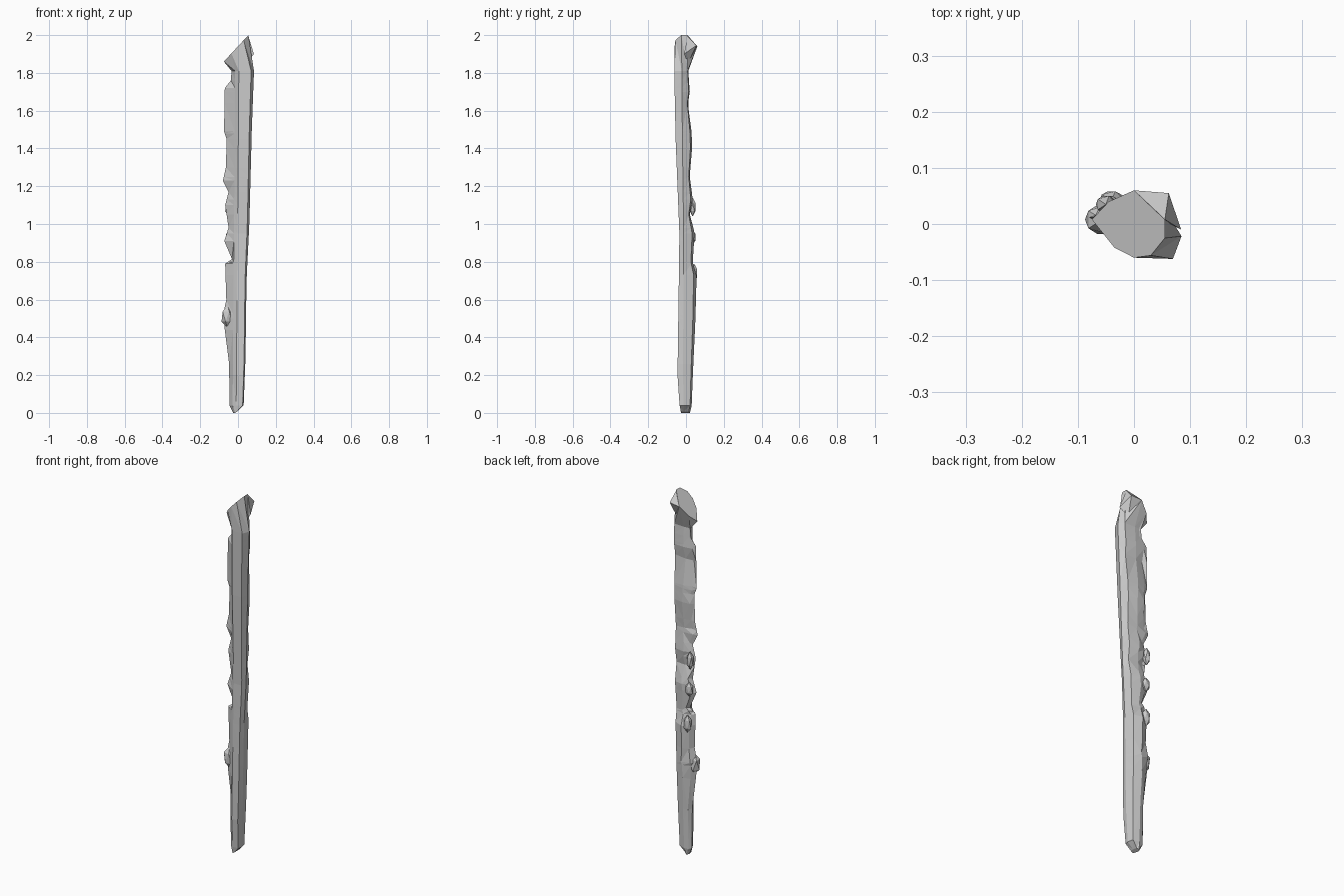
import bpy, bmesh, random
from mathutils import Vector

random.seed(4)
if "Cube" in bpy.data.objects:
    bpy.data.objects.remove(bpy.data.objects["Cube"])

grey = bpy.data.materials.new("weathered grey")
grey.use_nodes = True
colour = (0.6, 0.6, 0.6, 1)
grey.diffuse_color = colour
grey.node_tree.nodes["Principled BSDF"].inputs["Base Color"].default_value = colour


def sample(profile, z):
    """Linear interpolation of a (height, offset) profile."""
    for (a, va), (b, vb) in zip(profile, profile[1:]):
        if z <= b:
            t = max(0, (z - a) / (b - a))
            return va + (vb - va) * t
    return profile[-1][1]


def add_object(name, bm):
    bmesh.ops.recalc_face_normals(bm, faces=bm.faces)
    mesh = bpy.data.meshes.new(name)
    bm.to_mesh(mesh)
    bm.free()
    mesh.materials.append(grey)
    obj = bpy.data.objects.new(name, mesh)
    bpy.context.collection.objects.link(obj)
    return obj


# Smooth sides: right edge and front
right = [(.04, .03), (.3, .04), (.7, .045), (1, .06), (1.5, .073), (1.82, .085), (1.93, .08)]
front = [(.04, -.034), (.2, -.045), (.7, -.038), (.95, -.035), (1.45, -.055), (1.85, -.063)]

# Chipped sides: left edge and back
left = [(.04, -.045), (.26, -.047), (.44, -.07), (.52, -.078), (.6, -.062), (.79, -.068),
        (.815, -.032), (.91, -.073), (.98, -.05), (1.1, -.068), (1.17, -.05), (1.23, -.08),
        (1.3, -.064), (1.45, -.06), (1.49, -.074), (1.72, -.07), (1.76, -.038), (1.81, -.034)]
back = [(.04, .03), (.2, .036), (.5, .05), (.73, .056), (.8, .036), (.95, .045), (1.05, .02),
        (1.13, .035), (1.25, .02), (1.4, .032), (1.48, .03), (1.64, .01), (1.7, .02), (1.81, .012)]

bm = bmesh.new()
rings = []

# Shaft rings, one for each chip level
levels = sorted({z for z, _ in left + back})
for z in levels:
    l, r, f, b = (sample(p, z) for p in (left, right, front, back))
    ridge = -.01 + .008 * z
    chip = random.uniform(-.008, .004) if .3 < z < 1.7 else 0
    tilt = random.uniform(-.015, .015)
    points = [
        (l, .012, z),
        (max(l, ridge - .022) + .003, f * .6, z),
        (ridge, f * .96, z),
        (r * .82, f, z),
        (r, f * .35, z),
        (r * .78, b * .72, z),
        (ridge + chip, b, z + tilt * .4),
        (l * .7, b * .8 + chip, z + tilt * .6),
    ]
    rings.append([bm.verts.new(p) for p in points])

# Flared head below the slanted break
head = [(-.075, .008), (-.035, -.042), (0, -.06), (.03, -.056),
        (.055, -.025), (.055, .008), (0, .06), (-.045, .04)]
rings.append([bm.verts.new((x, y, 1.86 + (x + .075) * 1.077)) for x, y in head])

for low, high in zip(rings, rings[1:]):
    for i in range(8):
        j = (i + 1) % 8
        bm.faces.new((low[i], low[j], high[j], high[i]))
bm.faces.new(rings[-1])

# Blunt tip at the foot
foot = [bm.verts.new((-.012 + v.co.x * .3, v.co.y * .75 - .002,
                      .005 + max(0, v.co.x) * .3)) for v in rings[0]]
for v in foot:
    v.co.z = max(0, v.co.z - .005)
for i in range(8):
    j = (i + 1) % 8
    bm.faces.new((foot[i], foot[j], rings[0][j], rings[0][i]))
bm.faces.new(foot[::-1])
bmesh.ops.triangulate(bm, faces=[f for f in bm.faces if len(f.verts) == 4])
add_object("rough_shaft", bm)


def add_lump(name, centre, size):
    """Low-poly faceted lump of wood."""
    lump = bmesh.new()
    bmesh.ops.create_icosphere(lump, subdivisions=1, radius=1)
    for v in lump.verts:
        v.co = Vector(centre) + Vector([c * s for c, s in zip(v.co, size)])
    add_object(name, lump)


# Knot and splinters on the left edge and back, plus the spur behind the head
add_lump("side_knot", (-.056, .008, .51), (.035, .03, .06))
add_lump("upper_splinter", (-.05, .035, 1.09), (.02, .018, .05))
add_lump("lower_splinter", (-.045, .036, .93), (.024, .016, .04))
add_lump("notch_splinter", (-.04, .043, .74), (.024, .018, .05))

spur = bmesh.new()
corners = [(.055, .008, 1.995), (0, .06, 1.94), (.062, .055, 1.945),
           (.084, -.01, 1.9), (.045, .01, 1.85)]
bmesh.ops.convex_hull(spur, input=[spur.verts.new(c) for c in corners])
add_object("head_spur", spur)
